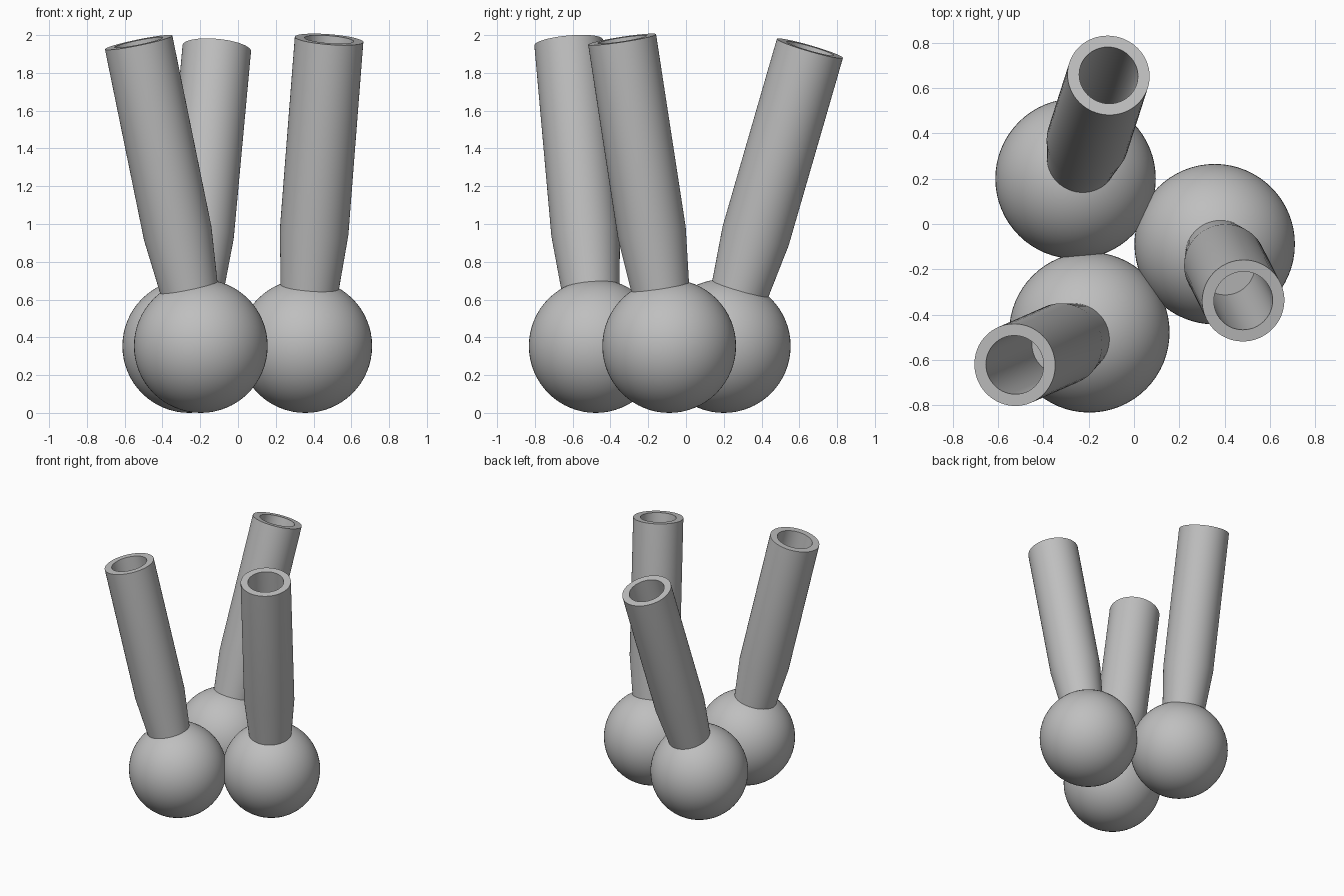
import bpy, bmesh, math
from mathutils import Vector

cube = bpy.data.objects.get("Cube")
if cube:
    bpy.data.objects.remove(cube, do_unlink=True)

grey = bpy.data.materials.new("plain_grey")
grey.use_nodes = True
colour = (0.52, 0.52, 0.52, 1)
grey.diffuse_color = colour
grey.node_tree.nodes["Principled BSDF"].inputs["Base Color"].default_value = colour

RADIUS = 0.354
LENGTH = 1.647
SIDES = 64
# neck profile: (radius, distance along the axis from the bulb centre)
PROFILE = [(0.155, 0.28), (0.155, 0.32), (0.182, 0.61), (0.182, LENGTH),
           (0.13, LENGTH), (0.13, 0.63)]


def finish(obj):
    obj.data.materials.append(grey)
    bpy.ops.object.select_all(action='DESELECT')
    obj.select_set(True)
    bpy.context.view_layer.objects.active = obj
    bpy.ops.object.shade_smooth_by_angle(angle=math.radians(30))


def add_bulb(name, centre):
    bpy.ops.mesh.primitive_uv_sphere_add(segments=SIDES, ring_count=32,
                                         radius=RADIUS, location=centre)
    bulb = bpy.context.object
    bulb.name = name
    finish(bulb)


def add_neck(name, centre, direction):
    bm = bmesh.new()
    rings = []
    for r, h in PROFILE:
        angles = [math.tau * i / SIDES for i in range(SIDES)]
        rings.append([bm.verts.new((r * math.cos(a), r * math.sin(a), h)) for a in angles])
    for low, high in zip(rings, rings[1:]):
        for i in range(SIDES):
            j = (i + 1) % SIDES
            bm.faces.new((low[i], low[j], high[j], high[i]))
    # floor of the bore and hidden foot of the neck
    bm.faces.new(rings[-1])
    bm.faces.new(rings[0][::-1])
    bmesh.ops.recalc_face_normals(bm, faces=bm.faces)
    mesh = bpy.data.meshes.new(name)
    bm.to_mesh(mesh)
    bm.free()
    neck = bpy.data.objects.new(name, mesh)
    bpy.context.collection.objects.link(neck)
    neck.location = centre
    neck.rotation_mode = 'QUATERNION'
    neck.rotation_quaternion = direction.to_track_quat('Z', 'Y')
    finish(neck)


# each vase: bulb centre and middle of its open mouth
VASES = {
    "left": ((0.356, -0.089), (0.482, -0.338, 1.975)),
    "front": ((-0.197, -0.478), (-0.527, -0.622, 1.966)),
    "back": ((-0.258, 0.2), (-0.112, 0.657, 1.933)),
}
for side, (base, mouth) in VASES.items():
    centre = Vector((*base, RADIUS))
    add_bulb(side + "_vase_bulb", centre)
    add_neck(side + "_vase_neck", centre, Vector(mouth) - centre)
